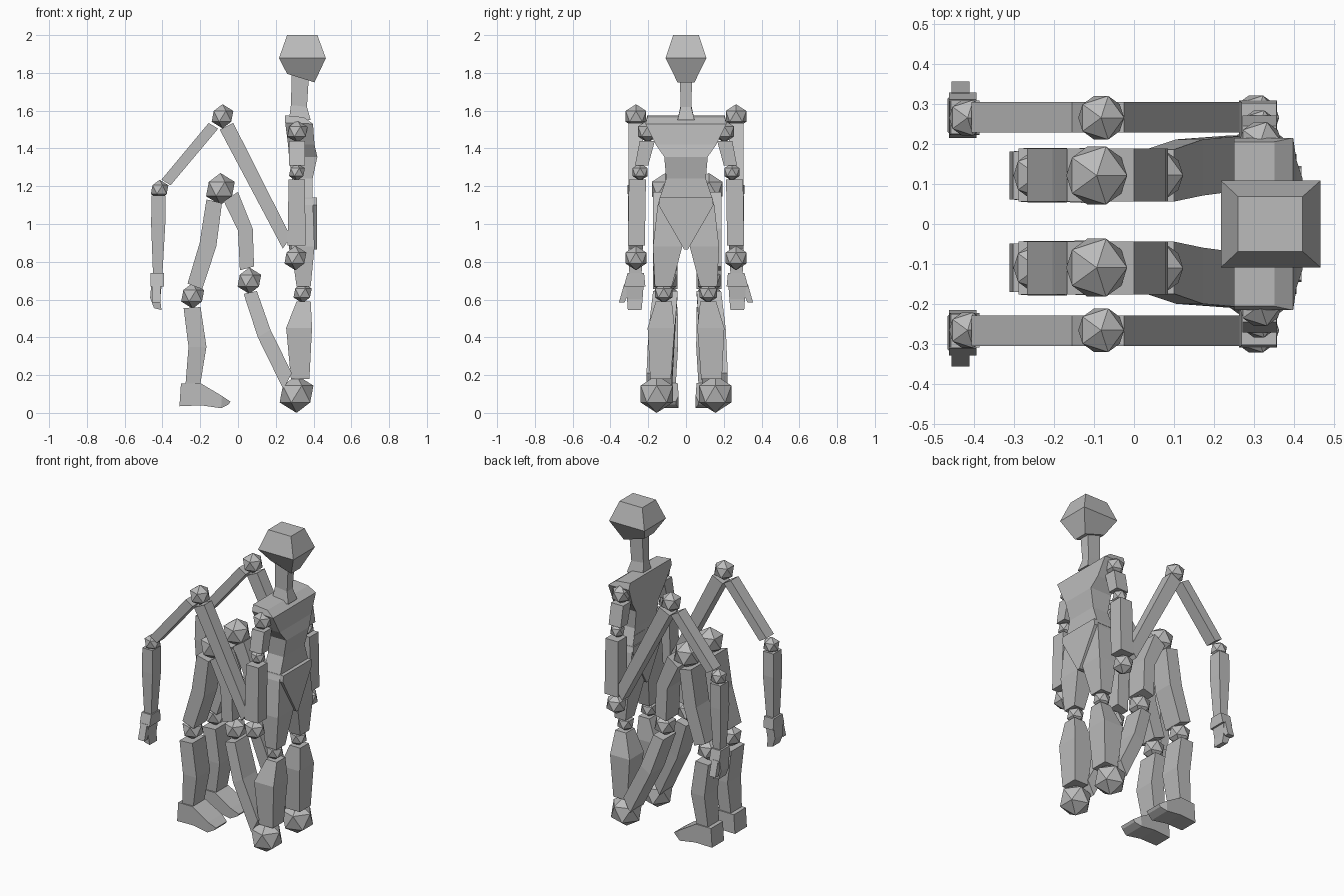
import bpy, bmesh
from mathutils import Matrix

grey = bpy.data.materials.new("plain grey")
grey.diffuse_color = (0.5, 0.5, 0.5, 1)


def finish(name, bm):
    bmesh.ops.recalc_face_normals(bm, faces=bm.faces)
    me = bpy.data.meshes.new(name)
    bm.to_mesh(me)
    bm.free()
    me.materials.append(grey)
    ob = bpy.data.objects.new(name, me)
    bpy.context.collection.objects.link(ob)


def bridge(name, rings):
    """Skin a list of equal vertex rings and cap both ends."""
    bm = bmesh.new()
    rows = [[bm.verts.new(p) for p in r] for r in rings]
    n = len(rows[0])
    for a, b in zip(rows, rows[1:]):
        for i in range(n):
            j = (i + 1) % n
            bm.faces.new((a[i], a[j], b[j], b[i]))
    bm.faces.new(rows[0])
    bm.faces.new(rows[-1])
    finish(name, bm)


def limb(name, side, sections):
    """Four-sided limb; each section is x0, z0, x1, z1, y_inner, y_outer."""
    bridge(name, [[(a, side * p, b), (c, side * p, d), (c, side * q, d), (a, side * q, b)]
                  for a, b, c, d, p, q in sections])


def body(name, sections):
    """Centred part; each section is x_back, z_back, x_front, z_front, half width."""
    limb(name, 1, [(a, b, c, d, -w, w) for a, b, c, d, w in sections])


def ball(name, side, x, y, z, r):
    bm = bmesh.new()
    bmesh.ops.create_icosphere(bm, subdivisions=1, radius=r,
                               matrix=Matrix.Translation((x, side * y, z)))
    finish(name, bm)


# Head, neck and torso, facing +x
body("head", [(.26, 2, .42, 2, .068), (.217, 1.878, .465, 1.878, .108),
              (.26, 1.795, .405, 1.75, .045)])
body("neck", [(.285, 1.80, .375, 1.78, .033), (.28, 1.63, .365, 1.62, .028),
              (.27, 1.55, .385, 1.55, .045)])
body("torso", [(.25, 1.575, .35, 1.565, .205), (.25, 1.535, .397, 1.53, .215),
               (.265, 1.42, .405, 1.42, .16), (.27, 1.355, .42, 1.355, .115),
               (.285, 1.24, .395, 1.24, .105), (.275, 1.12, .395, 1.12, .145)])
outline = [(-.14, 1.14), (.14, 1.14), (.145, 1.1), (.01, .865), (-.01, .865), (-.145, 1.1)]
bridge("pelvis", [[(x, y, z) for y, z in outline] for x in (.27, .418)])

for s, tag in ((1, "left"), (-1, "right")):
    def L(name, *sections):
        limb(f"{tag}_{name}", s, sections)

    def B(name, x, y, z, r):
        ball(f"{tag}_{name}", s, x, y, z, r)

    # Front arm
    B("shoulder_joint", .315, .203, 1.49, .06)
    L("upper_arm", (.27, 1.44, .355, 1.44, .165, .245), (.27, 1.31, .355, 1.31, .2, .27))
    B("elbow_joint", .312, .243, 1.275, .047)
    L("forearm", (.268, 1.235, .355, 1.235, .212, .302), (.262, .885, .357, .885, .218, .308))
    B("folded_wrist_joint", .304, .265, .82, .065)

    # Folded-back arm
    L("rising_arm", (.237, .87, .28, .93, .228, .304), (-.097, 1.50, -.025, 1.535, .228, .304))
    B("upper_arm_joint", -.082, .265, 1.57, .064)
    L("falling_arm", (-.155, 1.535, -.105, 1.505, .228, .304),
      (-.405, 1.235, -.357, 1.205, .228, .304))
    B("rear_elbow_joint", -.415, .265, 1.182, .052)
    L("rear_forearm", (-.457, 1.15, -.385, 1.15, .225, .308),
      (-.46, 1.0, -.385, 1.0, .222, .308), (-.45, .735, -.4, .735, .235, .3))
    L("palm", (-.462, .74, -.393, .74, .222, .31), (-.462, .67, -.393, .67, .215, .328))
    L("fingers", (-.46, .67, -.405, .67, .225, .318), (-.465, .61, -.412, .6, .23, .312),
      (-.445, .555, -.405, .545, .235, .308))
    L("thumb", (-.455, .68, -.41, .68, .285, .328), (-.455, .585, -.41, .585, .325, .355))

    # Front leg
    L("thigh", (.28, 1.2, .385, 1.2, .01, .115), (.275, 1.1, .397, 1.1, .005, .15),
      (.28, .88, .405, .88, .02, .175), (.31, .67, .385, .67, .075, .165))
    B("knee_joint", .342, .118, .635, .054)
    L("shin", (.31, .59, .385, .59, .075, .16), (.255, .45, .392, .45, .06, .203),
      (.28, .18, .378, .18, .08, .19))
    B("folded_ankle_joint", .31, .155, .1, .1)

    # Folded-back leg, set slightly toward +y
    o = .006 * s
    L("rising_shin", (.24, .125, .285, .21, .08 + o, .215 + o),
      (.105, .40, .172, .44, .065 + o, .205 + o), (.03, .63, .1, .645, .05 + o, .18 + o))
    B("rear_upper_knee_joint", .06, .116 + o, .70, .07)
    L("rising_thigh", (.01, .755, .085, .775, .05 + o, .182 + o),
      (0, .965, .078, .975, .05 + o, .182 + o), (-.075, 1.12, 0, 1.17, .05 + o, .182 + o))
    B("rear_hip_joint", -.093, .115 + o, 1.185, .085)
    L("falling_thigh", (-.167, 1.13, -.085, 1.11, .05 + o, .182 + o),
      (-.203, .9, -.115, .88, .05 + o, .182 + o), (-.267, .685, -.19, .655, .05 + o, .182 + o))
    B("rear_knee_joint", -.24, .115 + o, .62, .068)
    L("rear_shin", (-.288, .555, -.198, .56, .05 + o, .182 + o),
      (-.262, .35, -.167, .35, .048 + o, .184 + o), (-.278, .15, -.2, .15, .06 + o, .17 + o))
    L("foot", (-.31, .035, -.302, .155, .055 + o, .175 + o),
      (-.195, .04, -.2, .158, .05 + o, .18 + o), (-.09, .025, -.085, .09, .045 + o, .185 + o),
      (-.05, .045, -.04, .06, .06 + o, .17 + o))
